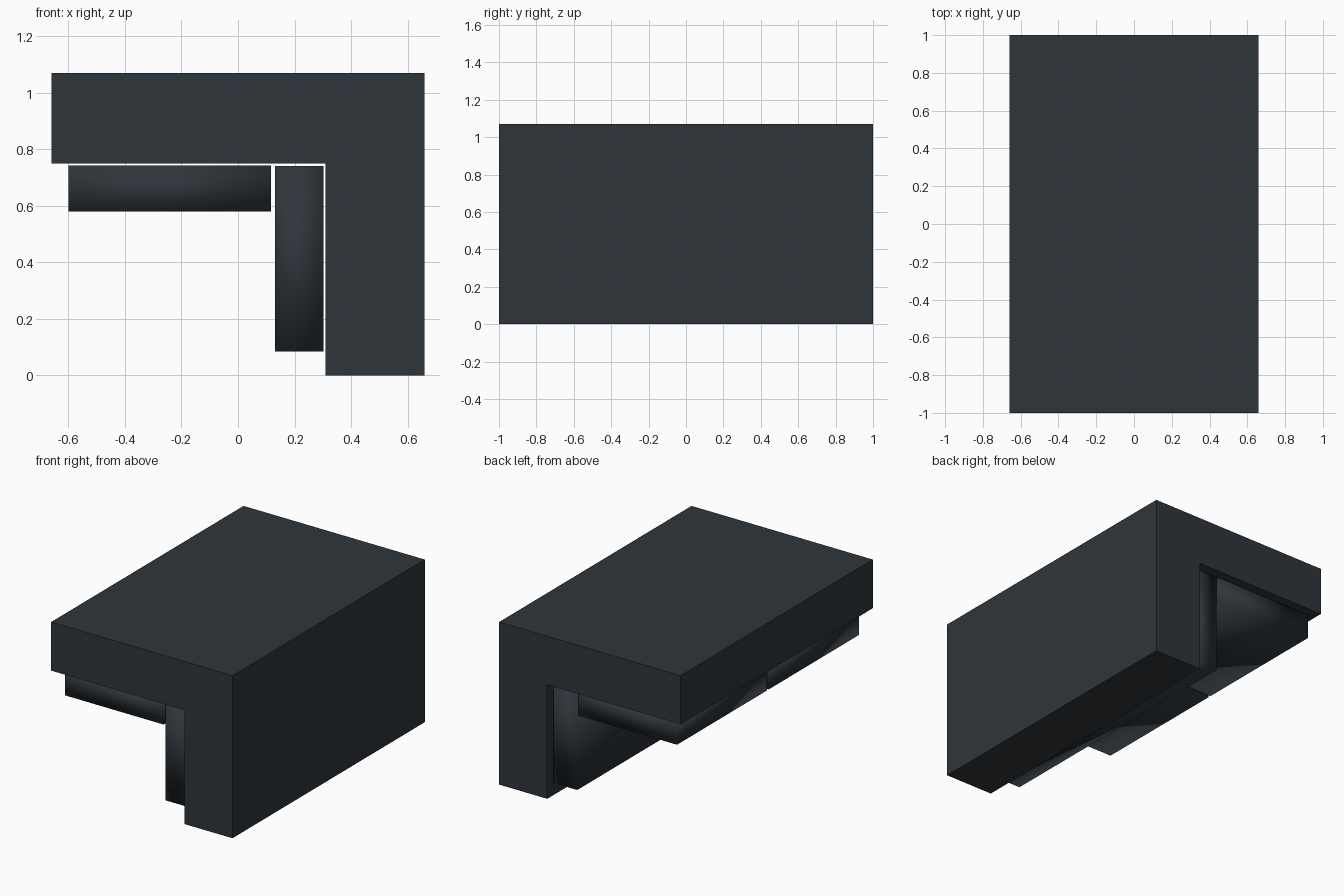
import bpy, bmesh

if "Cube" in bpy.data.objects:
    bpy.data.objects.remove(bpy.data.objects["Cube"])

charcoal = bpy.data.materials.new("charcoal")
charcoal.diffuse_color = (0.028, 0.036, 0.044, 1)
charcoal.use_nodes = True
charcoal.node_tree.nodes["Principled BSDF"].inputs["Base Color"].default_value = charcoal.diffuse_color


def finish(name, bm, smooth=False):
    bmesh.ops.recalc_face_normals(bm, faces=bm.faces)
    for f in bm.faces:
        f.smooth = smooth
    mesh = bpy.data.meshes.new(name)
    bm.to_mesh(mesh)
    bm.free()
    mesh.materials.append(charcoal)
    ob = bpy.data.objects.new(name, mesh)
    bpy.context.collection.objects.link(ob)
    return ob


def extrude_profile(name, profile, y0, y1, smooth=False):
    """Extrude an x/z outline along y."""
    bm = bmesh.new()
    face = bm.faces.new([bm.verts.new((x, y0, z)) for x, z in profile])
    ext = bmesh.ops.extrude_face_region(bm, geom=[face])
    verts = [v for v in ext["geom"] if isinstance(v, bmesh.types.BMVert)]
    bmesh.ops.translate(bm, verts=verts, vec=(0, y1 - y0, 0))
    return finish(name, bm, smooth)


def panel(name, x0, x1, y0, y1, z0, z1):
    """Softly shaded slab."""
    outline = [(x0, z0), (x1, z0), (x1, z1), (x0, z1)]
    return extrude_profile(name, outline, y0, y1, smooth=True)


# L-shaped overhanging body
extrude_profile("overhang_body", [(0.31, 0), (0.66, 0), (0.66, 1.07),
                                  (-0.66, 1.07), (-0.66, 0.75), (0.31, 0.75)], -1, 1)

# Two panels under the overhang
for i, (y0, y1) in enumerate([(-0.94, -0.005), (0.015, 0.95)]):
    panel(f"ceiling_panel_{i + 1}", -0.60, 0.117, y0, y1, 0.58, 0.742)

# One long panel against the upright leg
panel("wall_panel", 0.13, 0.303, -0.94, 0.945, 0.085, 0.74)
